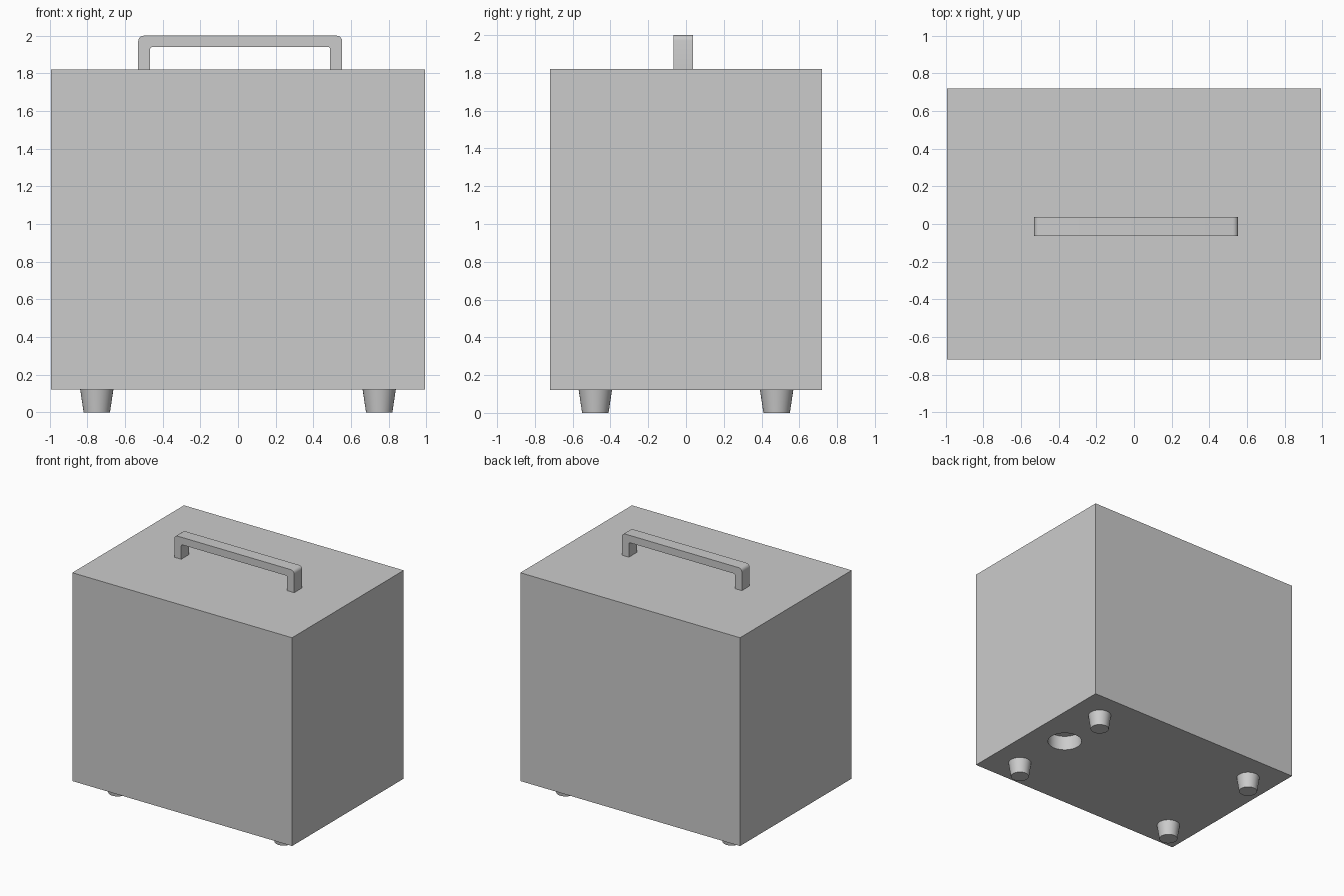
import bpy, bmesh, math

if "Cube" in bpy.data.objects:
    bpy.data.objects.remove(bpy.data.objects["Cube"])

BODY_Z0, BODY_Z1 = 0.12, 1.82


def smooth(obj):
    bpy.ops.object.select_all(action='DESELECT')
    obj.select_set(True)
    bpy.context.view_layer.objects.active = obj
    bpy.ops.object.shade_smooth_by_angle(angle=math.radians(30))


def cone(name, x, y, z0, z1, r0, r1, sides=32):
    bpy.ops.mesh.primitive_cone_add(vertices=sides, radius1=r0, radius2=r1,
                                    depth=z1 - z0, location=(x, y, (z0 + z1) / 2))
    obj = bpy.context.object
    obj.name = name
    return obj


def arc(cx, cz, r, a0, a1, n=4):
    return [(cx + r * math.cos(math.radians(a0 + (a1 - a0) * i / n)),
             cz + r * math.sin(math.radians(a0 + (a1 - a0) * i / n)))
            for i in range(n + 1)]


# Case body
bpy.ops.mesh.primitive_cube_add(size=1, location=(0, 0, (BODY_Z0 + BODY_Z1) / 2))
body = bpy.context.object
body.name = "case_body"
body.scale = (1.984, 1.44, BODY_Z1 - BODY_Z0)
bpy.ops.object.transform_apply(location=False, rotation=False, scale=True)

# Round recess in the underside
cutter = cone("recess_cutter", 0.70, 0.0, BODY_Z0 - 0.1, BODY_Z0 + 0.12, 0.13, 0.13, 48)
cutter.hide_render = True
cut = body.modifiers.new("recess", 'BOOLEAN')
cut.operation = 'DIFFERENCE'
cut.solver = 'EXACT'
cut.object = cutter
bpy.context.view_layer.objects.active = body
bpy.ops.object.modifier_apply(modifier=cut.name)
bpy.data.objects.remove(cutter, do_unlink=True)
smooth(body)

# Tapered feet
for sx, xn in ((-0.75, "left"), (0.75, "right")):
    for sy, yn in ((-0.48, "front"), (0.48, "back")):
        smooth(cone(f"{yn}_{xn}_foot", sx, sy, 0, BODY_Z0, 0.07, 0.088))

# Carry handle: rounded U profile extruded along y
X0, X1, TOP, THICK, R, RI = -0.53, 0.553, 2.0, 0.063, 0.028, 0.012
inner = TOP - 0.06
profile = [(X0, BODY_Z1)]
profile += arc(X0 + R, TOP - R, R, 180, 90)
profile += arc(X1 - R, TOP - R, R, 90, 0)
profile += [(X1, BODY_Z1), (X1 - THICK, BODY_Z1)]
profile += arc(X1 - THICK - RI, inner - RI, RI, 0, 90)
profile += arc(X0 + THICK + RI, inner - RI, RI, 90, 180)
profile += [(X0 + THICK, BODY_Z1)]

bm = bmesh.new()
face = bm.faces.new([bm.verts.new((x, -0.065, z)) for x, z in profile])
ext = bmesh.ops.extrude_face_region(bm, geom=[face])
bmesh.ops.translate(bm, vec=(0, 0.102, 0),
                    verts=[g for g in ext["geom"] if isinstance(g, bmesh.types.BMVert)])
bmesh.ops.recalc_face_normals(bm, faces=bm.faces)
mesh = bpy.data.meshes.new("carry_handle")
bm.to_mesh(mesh)
bm.free()
handle = bpy.data.objects.new("carry_handle", mesh)
bpy.context.collection.objects.link(handle)
smooth(handle)
